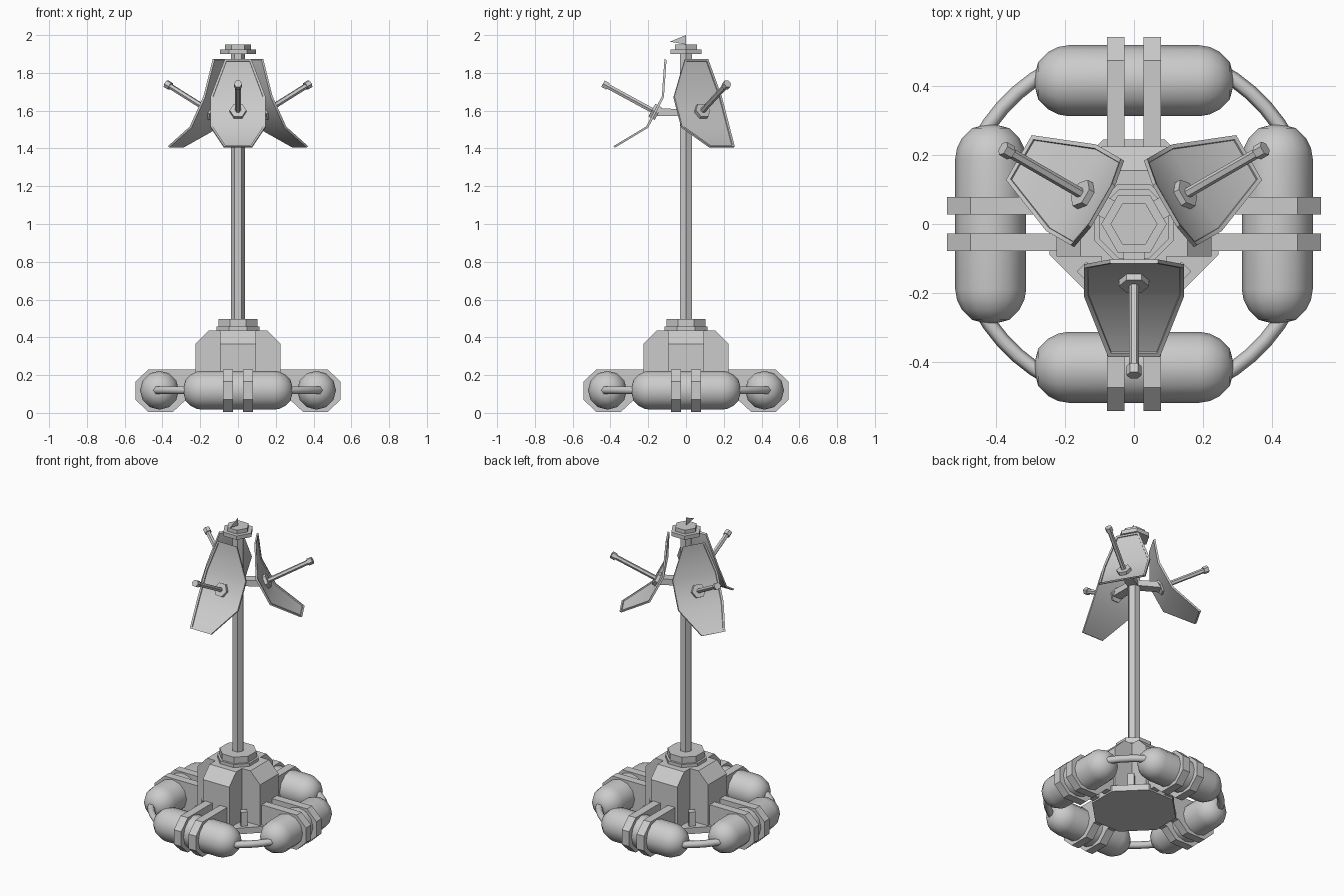
import bpy, bmesh
from math import pi, cos, sin, radians
from mathutils import Matrix, Vector

if "Cube" in bpy.data.objects:
    bpy.data.objects.remove(bpy.data.objects["Cube"])


def finish(name, bm, rot=0.0, smooth=None):
    bmesh.ops.recalc_face_normals(bm, faces=bm.faces)
    me = bpy.data.meshes.new(name)
    bm.to_mesh(me)
    bm.free()
    ob = bpy.data.objects.new(name, me)
    bpy.context.collection.objects.link(ob)
    ob.rotation_euler.z = rot
    if smooth:
        bpy.ops.object.select_all(action='DESELECT')
        ob.select_set(True)
        bpy.context.view_layer.objects.active = ob
        bpy.ops.object.shade_smooth_by_angle(angle=radians(smooth))
    return ob


def lathe(bm, rings, n, mat=Matrix(), phase=0.0):
    """Stack of n-sided rings (radius, height) along local z, capped at both ends."""
    loops = [[bm.verts.new(mat @ Vector((r * cos(phase + 2 * pi * i / n),
                                         r * sin(phase + 2 * pi * i / n), h)))
              for i in range(n)] for r, h in rings]
    for a, b in zip(loops, loops[1:]):
        for i in range(n):
            bm.faces.new((a[i], a[(i + 1) % n], b[(i + 1) % n], b[i]))
    bm.faces.new(loops[0][::-1])
    bm.faces.new(loops[-1])


def prism(bm, outline, x0, x1):
    """Extrude a (y, z) outline from x0 to x1."""
    a = [bm.verts.new((x0, y, z)) for y, z in outline]
    b = [bm.verts.new((x1, y, z)) for y, z in outline]
    bm.faces.new(a)
    bm.faces.new(b[::-1])
    for i in range(len(a)):
        j = (i + 1) % len(a)
        bm.faces.new((a[i], a[j], b[j], b[i]))


def turned(name, rings, n, phase=0.0):
    bm = bmesh.new()
    lathe(bm, rings, n, Matrix(), phase)
    return finish(name, bm)


OCT = 1 / cos(pi / 8)

# Central base, column, collar, mast and cap
bm = bmesh.new()
pl = [(.245, -.09), (.245, .09), (.09, .245), (-.09, .245),
      (-.245, .09), (-.245, -.09), (-.09, -.245), (.09, -.245)]
low = [bm.verts.new((x, y, .06)) for x, y in pl]
top = [bm.verts.new((x, y, .10)) for x, y in pl]
bm.faces.new(low[::-1])
bm.faces.new(top)
for i in range(8):
    j = (i + 1) % 8
    bm.faces.new((low[i], low[j], top[j], top[i]))
finish("base_plate", bm)
turned("base_column", [(.115 * OCT, .08), (.115 * OCT, .457)], 8, pi / 8)
turned("mast_collar", [(.102 * OCT, .457), (.102 * OCT, .498)], 8, pi / 8)
turned("mast", [(.037, .49), (.037, 1.91)], 6)
turned("mast_cap", [(.095, 1.9), (.095, 1.925), (.068, 1.925), (.068, 1.95)], 6)

# Small fin on the cap
bm = bmesh.new()
bm.faces.new([bm.verts.new(p) for p in ((0, 0, 1.95), (0, 0, 2.0), (0, -.085, 1.965))])
finish("cap_fin", bm)

# Four quarters: housing, float, straps, connecting tube, corner post
capsule = [(.02, -.287), (.055, -.278), (.083, -.25), (.098, -.22), (.103, -.19)]
capsule += [(r, -h) for r, h in reversed(capsule)]
strap = [(-.2, .23), (-.475, .23), (-.543, .165), (-.543, .07),
         (-.475, .005), (-.345, .005), (-.275, .07), (-.2, .07)]
housing = [(0, .08), (-.225, .08), (-.225, .365), (-.155, .437), (0, .437)]
for k in range(4):
    rot = k * pi / 2
    bm = bmesh.new()
    prism(bm, housing, -.095, .095)
    finish(f"base_housing_{k}", bm, rot)

    bm = bmesh.new()
    lathe(bm, capsule, 12, Matrix.Translation((0, -.416, .12)) @ Matrix.Rotation(pi / 2, 4, 'Y'))
    finish(f"float_{k}", bm, rot, 40)

    bm = bmesh.new()
    for s in (-1, 1):
        prism(bm, strap, s * .053 - .026, s * .053 + .026)
    finish(f"float_straps_{k}", bm, rot)

    bm = bmesh.new()
    prism(bm, [(-.02, .09), (.02, .09), (.02, .19), (-.02, .19)], .175, .215)
    finish(f"corner_post_{k}", bm, rot + pi / 4)

    cu = bpy.data.curves.new(f"float_tube_{k}", 'CURVE')
    cu.dimensions = '3D'
    cu.bevel_depth = .022
    cu.bevel_resolution = 1
    sp = cu.splines.new('POLY')
    sp.points.add(5)
    for i, p in enumerate(sp.points):
        a = radians(28 + i * 34 / 5)
        p.co = (.51 * cos(a), .51 * sin(a), .12, 1)
    tube = bpy.data.objects.new(f"float_tube_{k}", cu)
    tube.rotation_euler.z = rot
    bpy.context.collection.objects.link(tube)

# Three bent panels with hub, rod and bracket
rows = [(.07, -.103, 1.868), (.145, -.117, 1.67), (.145, -.2, 1.51), (.075, -.375, 1.405)]
tilt = Matrix.Translation((0, -.158, 1.59)) @ Matrix.Rotation(radians(61.5), 4, 'X')
for k in range(3):
    rot = k * 2 * pi / 3
    bm = bmesh.new()
    pairs = [(bm.verts.new((-w, y, z)), bm.verts.new((w, y, z))) for w, y, z in rows]
    for (a, b), (c, d) in zip(pairs, pairs[1:]):
        bm.faces.new((a, c, d, b))
    bm.normal_update()
    geom = bmesh.ops.extrude_face_region(bm, geom=bm.faces[:])
    front = [f for f in geom['geom'] if isinstance(f, bmesh.types.BMFace)]
    for v in {v for f in front for v in f.verts}:
        v.co += Vector((0, -.011, .006))
    bm.normal_update()
    bmesh.ops.inset_region(bm, faces=front, thickness=.012, use_even_offset=True)
    bm.normal_update()
    bmesh.ops.inset_region(bm, faces=front, thickness=.001, depth=-.006, use_even_offset=True)
    finish(f"panel_{k}", bm, rot, 35)

    bm = bmesh.new()
    lathe(bm, [(.044, -.012), (.044, .026)], 6, tilt)
    finish(f"panel_hub_{k}", bm, rot)

    bm = bmesh.new()
    lathe(bm, [(.015, .02), (.015, .29), (.022, .29), (.022, .32)], 6, tilt)
    finish(f"panel_rod_{k}", bm, rot)

    bm = bmesh.new()
    prism(bm, [(0, 1.572), (-.168, 1.572), (-.147, 1.612), (0, 1.608)], -.03, .03)
    finish(f"panel_bracket_{k}", bm, rot)
